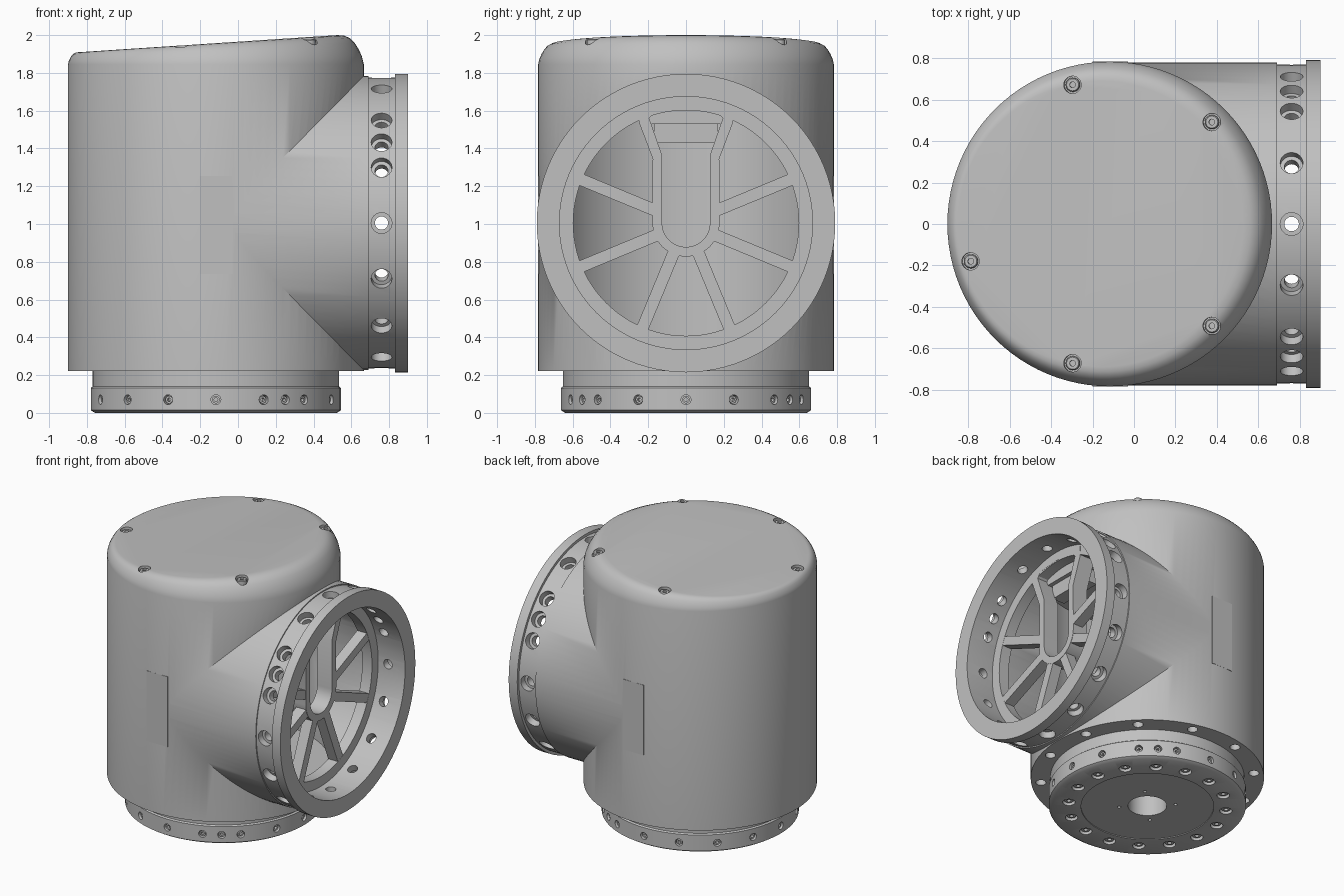
import bpy, bmesh
from math import sin, cos, pi, radians
from mathutils import Matrix, Vector

cube = bpy.data.objects.get("Cube")
if cube:
    bpy.data.objects.remove(cube)

mat = bpy.data.materials.new("machined_grey")
mat.use_nodes = True
GREY = (0.53, 0.53, 0.53, 1)
mat.diffuse_color = GREY
mat.node_tree.nodes["Principled BSDF"].inputs["Base Color"].default_value = GREY

CX = -0.117          # axis of the upright housing
CZ = 1.005           # axis of the side branch
R = 0.783
SEG = 96


def finish(bm, name):
    bmesh.ops.recalc_face_normals(bm, faces=bm.faces[:])
    mesh = bpy.data.meshes.new(name)
    bm.to_mesh(mesh)
    bm.free()
    mesh.materials.append(mat)
    obj = bpy.data.objects.new(name, mesh)
    bpy.context.collection.objects.link(obj)
    return obj


def activate(obj):
    bpy.ops.object.select_all(action='DESELECT')
    obj.select_set(True)
    bpy.context.view_layer.objects.active = obj


def smooth(obj):
    activate(obj)
    bpy.ops.object.shade_smooth_by_angle(angle=radians(38))


def combine(obj, other, op='DIFFERENCE'):
    activate(obj)
    mod = obj.modifiers.new("cut", 'BOOLEAN')
    mod.operation, mod.solver, mod.object = op, 'EXACT', other
    bpy.ops.object.modifier_apply(modifier=mod.name)
    bpy.data.objects.remove(other)


def frame_at(pos, direction=(0, 0, 1)):
    turn = Vector(direction).to_track_quat('Z', 'Y').to_matrix().to_4x4()
    return Matrix.Translation(pos) @ turn


def lathe(bm, profile, matrix, n=24, closed=False):
    """Revolve (radius, height) points about the local z axis."""
    rings = []
    for r, z in profile:
        count = n if r > 0 else 1
        rings.append([bm.verts.new(matrix @ Vector((r * cos(2 * pi * i / n), r * sin(2 * pi * i / n), z)))
                      for i in range(count)])
    pairs = list(zip(rings, rings[1:]))
    if closed:
        pairs.append((rings[-1], rings[0]))
    for a, b in pairs:
        for i in range(n):
            j = (i + 1) % n
            quad = [a[i % len(a)], a[j % len(a)], b[j % len(b)], b[i % len(b)]]
            bm.faces.new(list(dict.fromkeys(quad)))


def lathes(name, profile, matrices, n=24, closed=False):
    bm = bmesh.new()
    for m in matrices:
        lathe(bm, profile, m, n, closed)
    return finish(bm, name)


def plug(r, z0, z1):
    return [(0, z0), (r, z0), (r, z1), (0, z1)]


# Upright housing with a tilted, rounded lid
def lid_height(x):
    return 1.909 + 0.066 * (x + 0.85)


def housing():
    bm = bmesh.new()
    rings = []
    profile = [(0, 0), (.08, .28), (.2, .5), (.34, .7), (.52, .87), (.75, .97), (1, 1)]
    for inset, rise in [(0, None)] + profile:
        ring = []
        for i in range(SEG):
            a = 2 * pi * i / SEG
            r = R - inset * (0.05 + 0.045 * (1 + cos(a)))
            x = CX + r * cos(a)
            z = 0.222 if rise is None else 1.845 + rise * (lid_height(x) - 1.845)
            ring.append(bm.verts.new((x, r * sin(a), z)))
        rings.append(ring)
    for a, b in zip(rings, rings[1:]):
        for i in range(SEG):
            j = (i + 1) % SEG
            bm.faces.new((a[i], a[j], b[j], b[i]))
    bm.faces.new(rings[0])
    bm.faces.new(rings[-1])
    return finish(bm, "housing")


body = housing()
side_axis = frame_at((0, 0, CZ), (1, 0, 0))
up_axis = frame_at((CX, 0, 0))

# Side branch with its collar and flange
branch = [(0, -.05), (.778, -.05), (.778, .69), (.77, .69), (.77, .83), (.79, .83), (.79, .9), (0, .9)]
combine(body, lathes("side_branch", branch, [side_axis], SEG), 'UNION')

# Hollow interior, bore and floor hole
combine(body, lathes("inner_cutter", plug(.715, .3, 1.8), [up_axis], SEG))
combine(body, lathes("bore_cutter", plug(.67, 0, 1), [side_axis], SEG))
combine(body, lathes("floor_cutter", plug(.14, .1, .4), [up_axis], 48))

# Stepped radial holes in the collar
steps = [22.5 * i for i in range(16)]
collar_angles = [radians(a) for a in steps + [33.75, 146.25]]
collar_holes = [frame_at((.76, 0, CZ), (0, cos(a), sin(a))) for a in collar_angles]
stepped = [(0, .6), (.035, .6), (.035, .72), (.055, .72), (.055, .85), (0, .85)]
combine(body, lathes("collar_cutter", stepped, collar_holes))

# Lid screw pockets and underside holes
lid_spots = []
for a in (45, 105, 195, 255, 315):
    x, y = CX + .695 * cos(radians(a)), .695 * sin(radians(a))
    lid_spots.append(frame_at((x, y, lid_height(x)), (-.066, 0, 1)))
combine(body, lathes("lid_cutter", plug(.042, -.045, .1), lid_spots))
under = [frame_at((CX + .718 * cos(a), .718 * sin(a), .222))
         for a in (2 * pi * (i + .5) / 12 for i in range(12))]
combine(body, lathes("underside_cutter", plug(.035, -.05, .05), under))
smooth(body)

screw = [(0, -.02), (.014, -.02), (.014, 0), (.029, 0), (.034, -.006), (.034, -.04), (0, -.04)]
smooth(lathes("lid_screws", screw, [m @ Matrix.Translation((0, 0, -.012)) for m in lid_spots]))

# Base ring with centre hole
base_profile = [(.13, .006), (.445, .006), (.445, 0), (.64, 0), (.662, .014), (.662, .132),
                (.652, .14), (.652, .23), (.13, .23)]
base = lathes("base_ring", base_profile, [up_axis], SEG, closed=True)
base_angles = [radians(a) for a in steps + [56.25, -56.25]]
base_holes = [frame_at((CX, 0, .07), (cos(a), sin(a), 0)) for a in base_angles]
combine(base, lathes("base_side_cutter", plug(.026, .615, .7), base_holes))


def bottom_spots(radius, count):
    angles = (2 * pi * (i + .5) / count for i in range(count))
    return [frame_at((CX + radius * cos(a), radius * sin(a), 0), (0, 0, -1)) for a in angles]


combine(base, lathes("base_screw_cutter", plug(.042, -.04, .05), bottom_spots(.53, 16)))
combine(base, lathes("pin_cutter", plug(.012, -.04, .05), bottom_spots(.19, 4), 12))
smooth(base)
smooth(lathes("base_screws", screw, [m @ Matrix.Translation((0, 0, -.012)) for m in bottom_spots(.53, 16)]))
set_screw = [(0, .625), (.01, .625), (.01, .648), (.02, .648), (.02, .61), (0, .61)]
smooth(lathes("base_set_screws", set_screw, base_holes, 16))

# Spoked wheel inside the bore
rim = [(.597, .6), (.68, .6), (.68, .68), (.597, .68)]
smooth(lathes("wheel_rim", rim, [side_axis], SEG, closed=True))


def box(bm, matrix, size):
    bmesh.ops.create_cube(bm, size=1, matrix=matrix @ Matrix.Diagonal((*size, 1)))


bm = bmesh.new()
for a in (22.5, -22.5, -67.5, -112.5, -157.5, 157.5):
    turn = Matrix.Rotation(radians(a), 4, 'X')
    box(bm, Matrix.Translation((.6395, 0, CZ)) @ turn @ Matrix.Translation((0, .385, 0)), (.079, .46, .064))
finish(bm, "wheel_spokes")

# Keyhole frame: strip between an inner and an outer outline, mirrored in y
arc = [radians(-90 + 11.25 * i) for i in range(9)]
inner = [(.127 * cos(a), .127 * sin(a)) for a in arc] + [(.127, .36), (.195, .555), (.165, .592), (0, .605)]
outer = [(.178 * cos(a), .178 * sin(a)) for a in arc] + [(.176, .34), (.248, .53), (.25, .61), (0, .64)]
bm = bmesh.new()
for s in (1, -1):
    rows = [[bm.verts.new((.56, s * y, CZ + z)) for y, z in line] for line in (inner, outer)]
    for i in range(len(inner) - 1):
        bm.faces.new((rows[0][i], rows[0][i + 1], rows[1][i + 1], rows[1][i]))
bmesh.ops.remove_doubles(bm, verts=bm.verts[:], dist=.0005)
new = bmesh.ops.extrude_face_region(bm, geom=bm.faces[:])
bmesh.ops.translate(bm, vec=(.121, 0, 0), verts=[v for v in new["geom"] if isinstance(v, bmesh.types.BMVert)])
smooth(finish(bm, "keyhole_frame"))

# Stepped shelf behind the top of the keyhole
bm = bmesh.new()
box(bm, Matrix.Translation((.54, 0, 1.575)), (.12, .4, .09))
box(bm, Matrix.Translation((.52, 0, 1.485)), (.1, .34, .11))
finish(bm, "keyhole_shelf")

# Flat pads on both flanks of the housing
bm = bmesh.new()
for s in (1, -1):
    box(bm, Matrix.Translation((-.115, s * .763, .995)), (.17, .04, .52))
finish(bm, "flank_pads")
